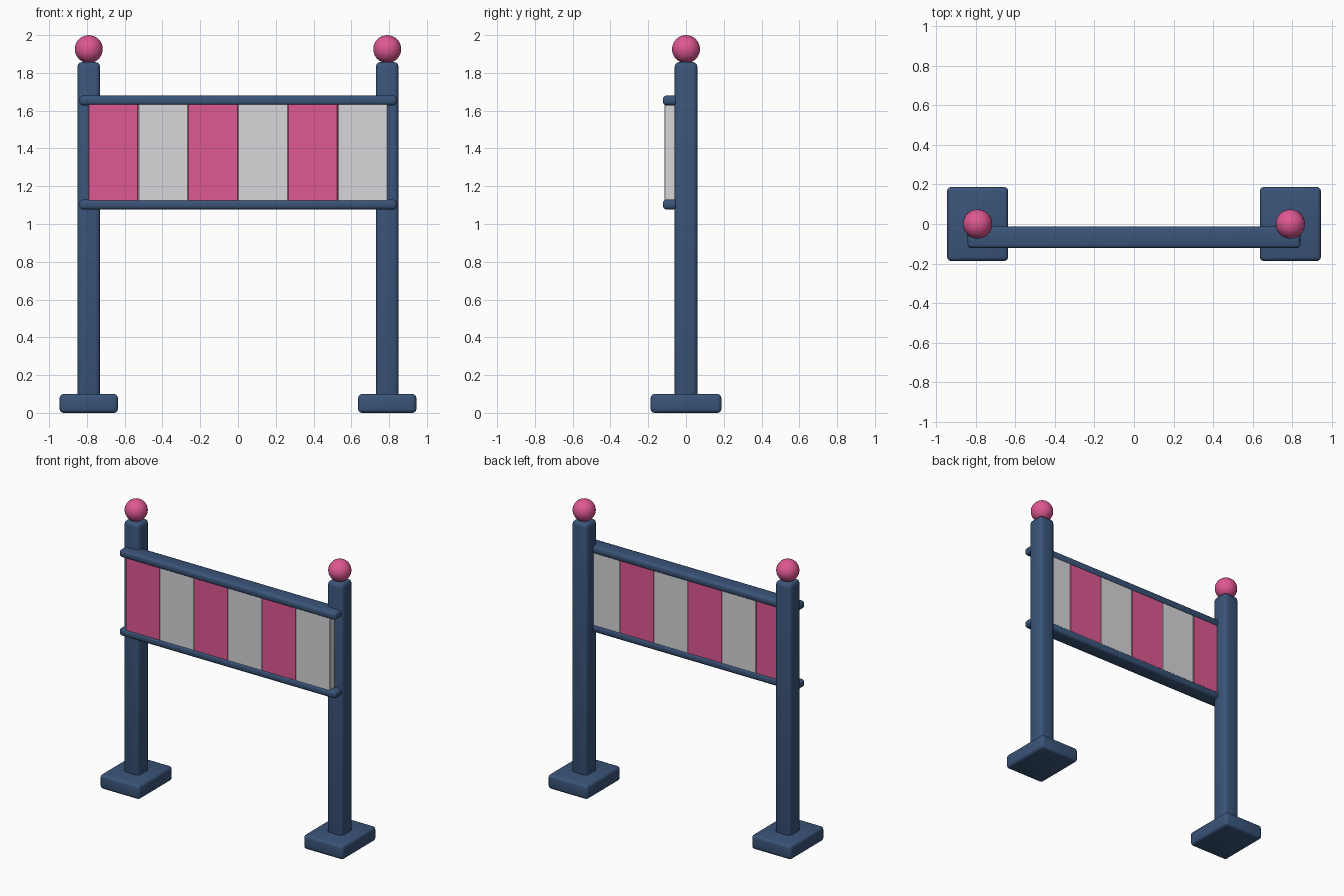
import bpy
import math

if "Cube" in bpy.data.objects:
    bpy.data.objects.remove(bpy.data.objects["Cube"])


def material(name, rgb):
    m = bpy.data.materials.new(name)
    m.diffuse_color = (*rgb, 1.0)
    m.use_nodes = True
    m.node_tree.nodes["Principled BSDF"].inputs["Base Color"].default_value = m.diffuse_color
    return m


NAVY = material("navy blue", (0.042, 0.089, 0.190))
PINK = material("pink", (0.730, 0.098, 0.285))
LIGHT = material("light grey", (0.68, 0.68, 0.70))


def finish(ob, name, mat):
    ob.name = name
    ob.data.materials.append(mat)
    bpy.ops.object.shade_smooth_by_angle(angle=math.radians(35))
    return ob


def box(name, mat, lo, hi, bevel, segments=3):
    """Rounded box between two corners."""
    centre = [(a + b) / 2 for a, b in zip(lo, hi)]
    bpy.ops.mesh.primitive_cube_add(size=1, location=centre)
    ob = bpy.context.object
    ob.scale = [b - a for a, b in zip(lo, hi)]
    bpy.ops.object.transform_apply(location=False, rotation=False, scale=True)
    mod = ob.modifiers.new("rounded_edges", "BEVEL")
    mod.width = bevel
    mod.segments = segments
    bpy.ops.object.modifier_apply(modifier=mod.name)
    return finish(ob, name, mat)


# Feet, posts and ball finials on both sides
for side, x in (("left", -0.79), ("right", 0.79)):
    box(f"{side}_foot", NAVY, (x - 0.154, -0.187, 0), (x + 0.154, 0.187, 0.10), 0.02)
    box(f"{side}_post", NAVY, (x - 0.06, -0.06, 0.04), (x + 0.06, 0.06, 1.857), 0.024)
    bpy.ops.mesh.primitive_uv_sphere_add(segments=32, ring_count=16, radius=0.074,
                                         location=(x, 0, 1.926))
    finish(bpy.context.object, f"{side}_ball", PINK)

# Horizontal rails above and below the panels
for name, z in (("lower_rail", 1.103), ("upper_rail", 1.654)):
    box(name, NAVY, (-0.84, -0.122, z - 0.026), (0.84, -0.012, z + 0.026), 0.018)

# Alternating striped panels
COUNT = 6
WIDTH = 1.585 / COUNT
for i in range(COUNT):
    x = -0.7925 + i * WIDTH
    box(f"panel_{i + 1}", LIGHT if i % 2 else PINK,
        (x, -0.114, 1.115), (x + WIDTH, -0.020, 1.642), 0.003, 1)
